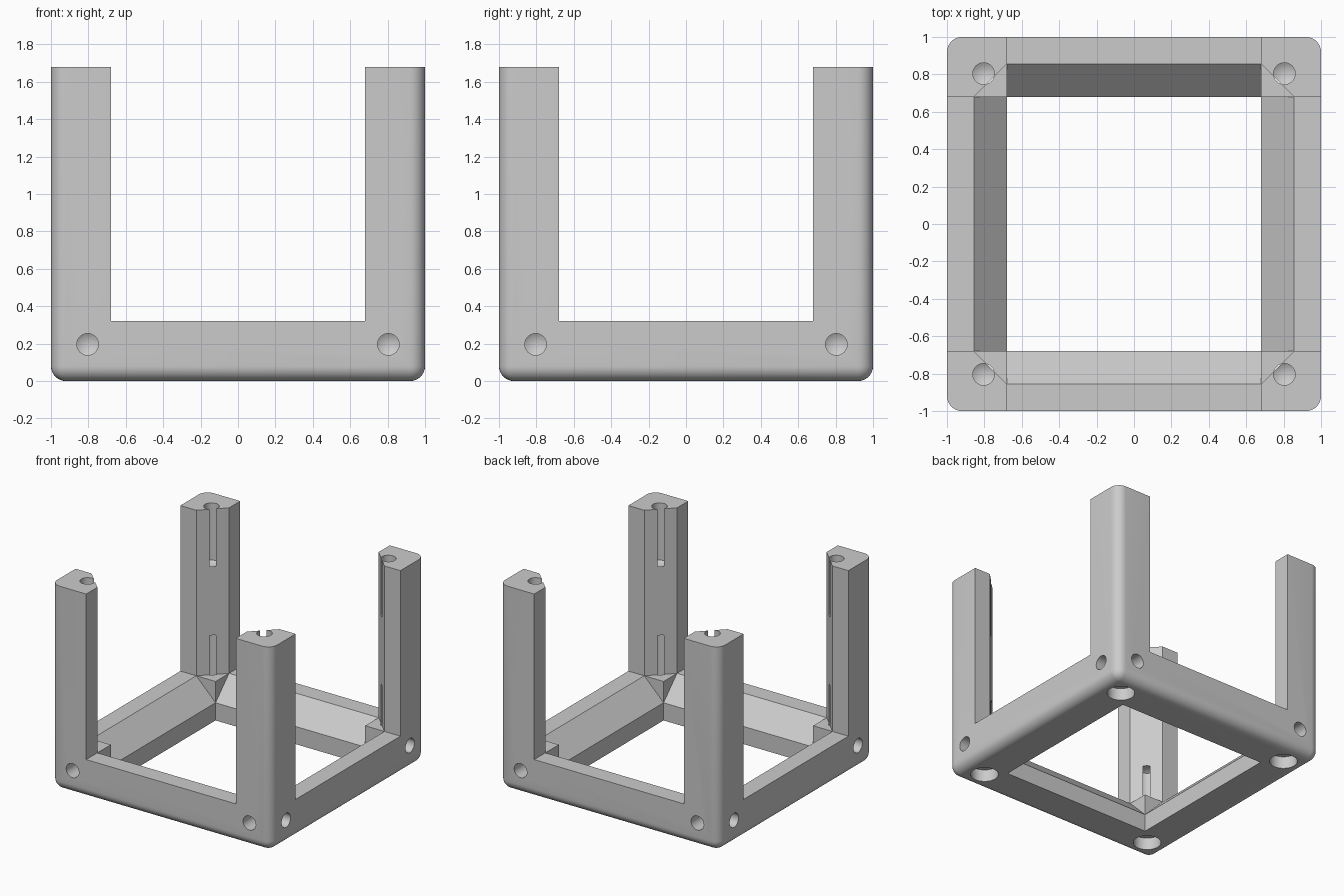
import bpy, bmesh, math
from mathutils import Vector, Matrix

if "Cube" in bpy.data.objects:
    bpy.data.objects.remove(bpy.data.objects["Cube"])

IN, CH, BEAM, TOP = 0.68, 0.855, 0.32, 1.68   # inner wall, chamfer start, beam height, total height
HOLE, POS = 0.058, 0.804                      # hole radius and axis position


def finish(bm, name):
    bmesh.ops.remove_doubles(bm, verts=bm.verts, dist=1e-5)
    bmesh.ops.recalc_face_normals(bm, faces=bm.faces)
    me = bpy.data.meshes.new(name)
    bm.to_mesh(me)
    bm.free()
    ob = bpy.data.objects.new(name, me)
    bpy.context.collection.objects.link(ob)
    return ob


def prism(name, pts, lo, hi, place):
    """Closed solid from a flat polygon; place maps (u, v, depth) to (x, y, z)."""
    bm = bmesh.new()
    a = [bm.verts.new(place(u, v, lo)) for u, v in pts]
    b = [bm.verts.new(place(u, v, hi)) for u, v in pts]
    bm.faces.new(a[::-1])
    bm.faces.new(b)
    for i in range(len(pts)):
        j = (i + 1) % len(pts)
        bm.faces.new((a[i], a[j], b[j], b[i]))
    return finish(bm, name)


def drill(name, profile, origin, direction, n=32):
    """Lathe of (radius, depth) pairs ending in a cone tip."""
    bm = bmesh.new()
    rings = [[bm.verts.new((r * math.cos(2 * math.pi * i / n), r * math.sin(2 * math.pi * i / n), d))
              for i in range(n)] for r, d in profile]
    bm.faces.new(rings[0])
    for a, b in zip(rings, rings[1:]):
        for i in range(n):
            bm.faces.new((a[i], a[(i + 1) % n], b[(i + 1) % n], b[i]))
    tip = bm.verts.new((0, 0, profile[-1][1] + profile[-1][0] * 0.6))
    for i in range(n):
        bm.faces.new((rings[-1][i], rings[-1][(i + 1) % n], tip))
    rot = Vector((0, 0, 1)).rotation_difference(Vector(direction)).to_matrix().to_4x4()
    bm.transform(Matrix.Translation(origin) @ rot)
    return finish(bm, name)


# Block with rounded upright and bottom edges
bm = bmesh.new()
bmesh.ops.create_cube(bm, size=1, matrix=Matrix.Translation((0, 0, TOP / 2)) @ Matrix.Diagonal((2, 2, TOP, 1)))
edges = [e for e in bm.edges if min(v.co.z for v in e.verts) < 0.01]
bmesh.ops.bevel(bm, geom=edges, offset=0.08, segments=8, profile=0.5, affect='EDGES')
frame = finish(bm, "corner_post_frame")

# Plus-shaped void leaves four chamfered posts above the beams
quarter = [(1.2, -IN), (1.2, IN), (CH, IN), (IN, CH)]
plus = []
for k in range(4):
    for x, y in quarter:
        plus.append([(x, y), (-y, x), (-x, -y), (y, -x)][k])
cutters = [prism("post_cutter", plus, BEAM, 2.0, lambda u, v, w: (u, v, w))]

# Square opening with sloped inner beam edges, once along each axis
low = BEAM - CH + IN
beam = [(-IN, -0.2), (IN, -0.2), (IN, low), (CH, BEAM), (CH, 0.5), (-CH, 0.5), (-CH, BEAM), (-IN, low)]
cutters.append(prism("beam_cutter", beam, -IN, IN, lambda u, v, w: (u, w, v)))
cutters.append(prism("beam_cutter", beam, -IN, IN, lambda u, v, w: (w, u, v)))

# Screw holes at every corner: top, counterbored bottom, both outer sides
for sx in (-1, 1):
    for sy in (-1, 1):
        x, y, z = sx * POS, sy * POS, 1 - POS
        cutters.append(drill("top_hole", [(HOLE, -0.1), (HOLE, 0.47)], (x, y, TOP), (0, 0, -1)))
        cutters.append(drill("bottom_hole", [(0.105, -0.1), (0.105, 0.1), (HOLE, 0.1), (HOLE, 0.64)], (x, y, 0), (0, 0, 1)))
        cutters.append(drill("side_hole", [(HOLE, -0.1), (HOLE, 0.28)], (sx, y, z), (-sx, 0, 0)))
        cutters.append(drill("side_hole", [(HOLE, -0.1), (HOLE, 0.28)], (x, sy, z), (0, -sy, 0)))

for c in cutters:
    m = frame.modifiers.new("cut", 'BOOLEAN')
    m.operation, m.solver, m.object = 'DIFFERENCE', 'MANIFOLD', c
    c.hide_render = True

# Apply the cuts and drop the cutters
bpy.context.view_layer.update()
dg = bpy.context.evaluated_depsgraph_get()
mesh = bpy.data.meshes.new_from_object(frame.evaluated_get(dg))
frame.modifiers.clear()
frame.data = mesh
for c in cutters:
    bpy.data.objects.remove(c)

mat = bpy.data.materials.new("light grey")
mat.diffuse_color = (0.6, 0.6, 0.6, 1)
mat.use_nodes = True
mat.node_tree.nodes["Principled BSDF"].inputs["Base Color"].default_value = mat.diffuse_color
mesh.materials.clear()
mesh.materials.append(mat)
bpy.context.view_layer.objects.active = frame
frame.select_set(True)
bpy.ops.object.shade_smooth_by_angle(angle=math.radians(30))
